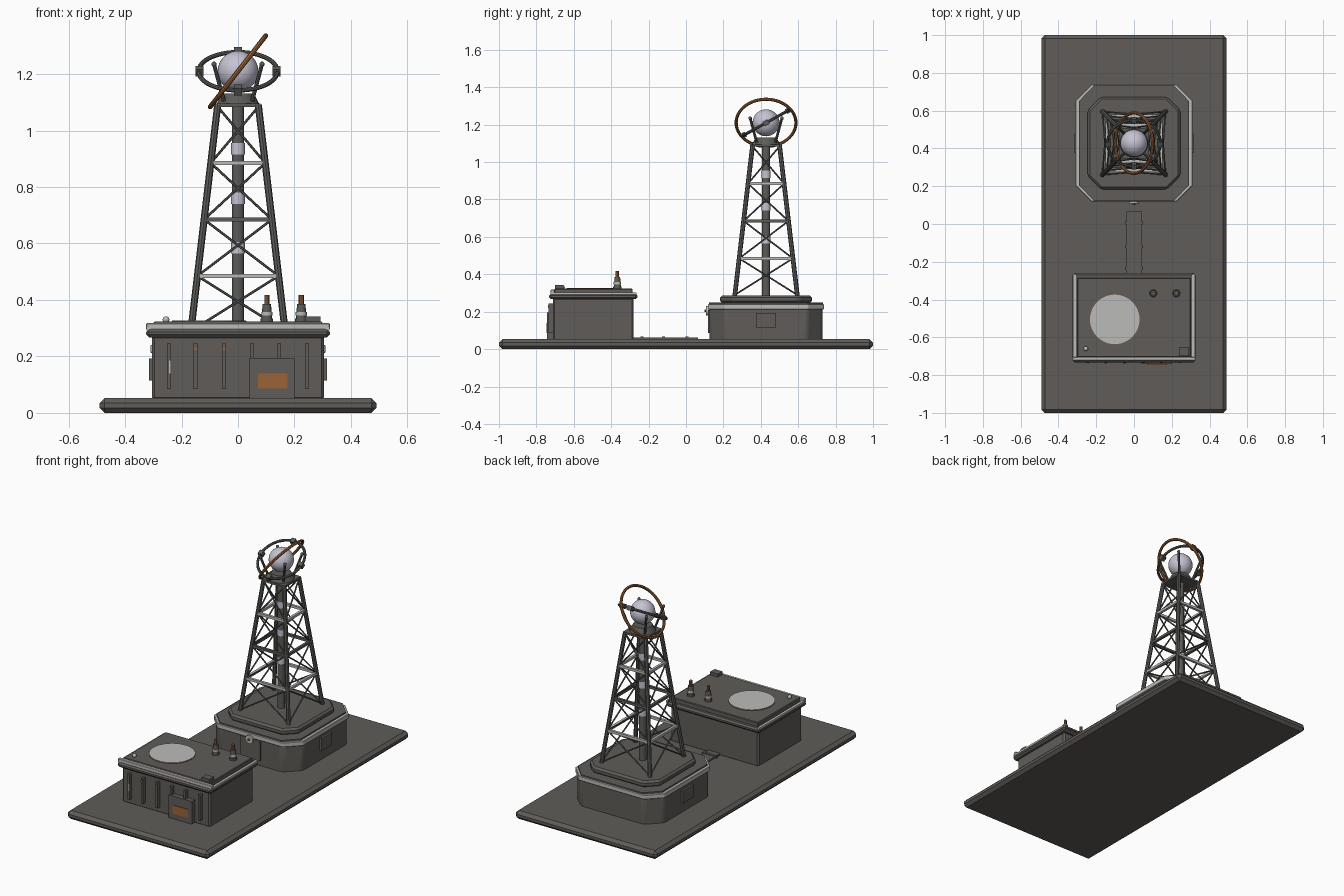
import bpy, bmesh, math
from mathutils import Vector, Quaternion

if "Cube" in bpy.data.objects:
    bpy.data.objects.remove(bpy.data.objects["Cube"])


def material(name, rgb):
    m = bpy.data.materials.new(name)
    m.diffuse_color = (*rgb, 1)
    m.use_nodes = True
    m.node_tree.nodes["Principled BSDF"].inputs["Base Color"].default_value = m.diffuse_color
    return m


STONE = material("dark stone grey", (0.115, 0.107, 0.098))
IRON = material("dark iron", (0.105, 0.105, 0.098))
LIGHT = material("light metal", (0.50, 0.50, 0.49))
PALE = material("pale lavender", (0.56, 0.55, 0.65))
COPPER = material("copper", (0.33, 0.125, 0.04))

TY = 0.428      # tower centre y
BY = -0.495     # cabinet centre y


def finish(ob, name, mat, bevel=0.0, smooth=False, segments=1):
    ob.name = name
    ob.data.materials.append(mat)
    if bevel:
        b = ob.modifiers.new("bevel", 'BEVEL')
        b.width = bevel
        b.segments = segments
    if smooth:
        bpy.context.view_layer.objects.active = ob
        bpy.ops.object.select_all(action='DESELECT')
        ob.select_set(True)
        bpy.ops.object.shade_smooth_by_angle()
    return ob


def box(name, x, y, z, mat, bevel=0.0):
    """Box from (min, max) ranges."""
    bpy.ops.mesh.primitive_cube_add(size=1)
    ob = bpy.context.object
    for v in ob.data.vertices:
        v.co = [r[0] if c < 0 else r[1] for c, r in zip(v.co, (x, y, z))]
    return finish(ob, name, mat, bevel)


def octagon(half, cut):
    a, b = half, half - cut
    return [(a, -b), (a, b), (b, a), (-b, a), (-a, b), (-a, -b), (-b, -a), (b, -a)]


def prism(name, half, cut, z0, z1, mat, bevel=0.0, segments=1, ystretch=1.0):
    """Square with cut corners, around the tower axis."""
    bm = bmesh.new()
    lo = [bm.verts.new((x, y * ystretch + TY, z0)) for x, y in octagon(half, cut)]
    hi = [bm.verts.new((x, y * ystretch + TY, z1)) for x, y in octagon(half, cut)]
    bm.faces.new(lo[::-1])
    bm.faces.new(hi)
    for i in range(8):
        j = (i + 1) % 8
        bm.faces.new((lo[i], lo[j], hi[j], hi[i]))
    me = bpy.data.meshes.new(name)
    bm.to_mesh(me)
    bm.free()
    ob = bpy.data.objects.new(name, me)
    bpy.context.collection.objects.link(ob)
    return finish(ob, name, mat, bevel, segments > 1, segments)


def rod(name, p, q, r, mat, r2=None, sides=8):
    p, q = Vector(p), Vector(q)
    d = q - p
    bpy.ops.mesh.primitive_cone_add(vertices=sides, radius1=r, radius2=r if r2 is None else r2,
                                    depth=d.length, location=(p + q) / 2)
    ob = bpy.context.object
    turn = Quaternion((0, 0, 1), math.pi / 4 if sides == 4 else 0)
    ob.rotation_euler = (d.to_track_quat('Z', 'Y') @ turn).to_euler()
    return finish(ob, name, mat, smooth=sides > 6)


def ball(name, c, r, mat, seg=16):
    bpy.ops.mesh.primitive_uv_sphere_add(segments=seg, ring_count=seg // 2, radius=r, location=c)
    return finish(bpy.context.object, name, mat, smooth=True)


def ring(name, c, r, tube, rot, mat):
    bpy.ops.mesh.primitive_torus_add(major_radius=r, minor_radius=tube, major_segments=48,
                                     minor_segments=8, location=c, rotation=rot)
    return finish(bpy.context.object, name, mat, smooth=True)


# ground slab
box("ground_slab", (-0.49, 0.49), (-1, 1), (0, 0.053), STONE, 0.018)

# tower plinth
prism("plinth_body", 0.303, 0.085, 0.0, 0.228, STONE, 0.018, 3)
prism("plinth_trim", 0.31, 0.085, 0.212, 0.241, LIGHT, 0.003)
prism("plinth_top", 0.292, 0.08, 0.23, 0.25, STONE, 0.0, 1, 1.045)
prism("plinth_step", 0.245, 0.07, 0.245, 0.287, STONE, 0.012)
for s in (-1, 1):
    box("plinth_side_hatch", sorted((s * 0.30, s * 0.316)), (0.375, 0.48), (0.115, 0.192), STONE)
box("plinth_front_hatch", (-0.07, 0.07), (0.118, 0.13), (0.085, 0.21), STONE)
rod("plinth_lamp", (0, 0.13, 0.205), (0, 0.108, 0.205), 0.026, LIGHT, sides=16)
rod("plinth_lamp_pin", (0, 0.11, 0.205), (0, 0.1, 0.205), 0.007, COPPER)

# tower frame: four legs, three belts, crossed braces
Z0, Z1 = 0.28, 1.09
CORNERS = [(-1, -1), (1, -1), (1, 1), (-1, 1)]


def leg_point(c, z):
    h = 0.168 + (0.072 - 0.168) * (z - Z0) / (Z1 - Z0)
    return (c[0] * h, TY + c[1] * h, z)


LEVELS = [0.29, 0.485, 0.685, 0.885, 1.085]
for i, a in enumerate(CORNERS):
    b = CORNERS[(i + 1) % 4]
    rod("tower_leg", leg_point(a, Z0), leg_point(a, Z1), 0.0125, IRON)
    for k, z in enumerate(LEVELS[1:4]):
        rod("tower_belt", leg_point(a, z), leg_point(b, z), 0.011, IRON if k == 1 else LIGHT, sides=4)
    for lo, hi in zip(LEVELS, LEVELS[1:]):
        rod("tower_brace", leg_point(a, lo), leg_point(b, hi), 0.0045, IRON, sides=6)
        rod("tower_brace", leg_point(b, lo), leg_point(a, hi), 0.0045, IRON, sides=6)

# central column with pale bands
rod("column", (0, TY, 0.28), (0, TY, 1.1), 0.022, IRON, sides=16)
for z in (0.585, 0.76, 0.935):
    rod("column_band", (0, TY, z - 0.02), (0, TY, z + 0.02), 0.0245, PALE, sides=16)

# tower head
box("head_plate", (-0.08, 0.08), (TY - 0.08, TY + 0.08), (1.083, 1.095), IRON)
rod("head_collar", (0, TY, 1.093), (0, TY, 1.132), 0.076, IRON, 0.056, 24)
C = Vector((0, TY, 1.21))
ball("orb", C, 0.072, PALE, 32)
for sx, sy in CORNERS:
    tip = (sx * 0.085, TY + sy * 0.085, 1.235)
    rod("prong", (sx * 0.05, TY + sy * 0.05, 1.105), tip, 0.007, IRON)
    ball("prong_tip", tip, 0.0095, IRON, 12)

# tilted rings
TILT = math.radians(29)
ring("iron_ring", C, 0.14, 0.008, (TILT, 0, 0), IRON)
ring("copper_ring", C, 0.160, 0.0085, (0, -math.radians(52), 0), COPPER)
for k in range(4):
    t = k * math.pi / 2
    off = Vector((math.cos(t), math.sin(t) * math.cos(TILT), math.sin(t) * math.sin(TILT))) * 0.137
    clamp = box("ring_clamp", (-0.014, 0.014), (-0.014, 0.014), (-0.014, 0.014), IRON)
    clamp.location = C + off
    clamp.rotation_euler = (TILT, 0, 0)

# cabinet
YF = -0.712
box("cabinet_body", (-0.305, 0.305), (YF, -0.28), (0.045, 0.275), STONE, 0.01)
box("cabinet_lid_rim", (-0.325, 0.325), (-0.732, -0.26), (0.267, 0.297), STONE, 0.01)
box("cabinet_lid", (-0.30, 0.30), (-0.705, -0.285), (0.29, 0.323), STONE, 0.004)
box("lid_front_rail", (-0.325, 0.325), (-0.724, -0.703), (0.295, 0.318), LIGHT, 0.003)
for s in (-1, 1):
    box("lid_side_rail", sorted((s * 0.308, s * 0.324)), (-0.724, -0.265), (0.292, 0.304), LIGHT)
for x in (-0.245, -0.15, -0.05, 0.05, 0.145, 0.245):
    box("cabinet_rib", (x - 0.007, x + 0.007), (-0.735, -0.70), (0.085, 0.245), STONE)
for x in (-0.15, -0.05):
    box("rib_cap", (x - 0.007, x + 0.007), (-0.738, -0.73), (0.222, 0.232), COPPER)
box("rib_gauge", (-0.244, -0.238), (-0.738, -0.73), (0.14, 0.185), LIGHT)
box("front_panel", (0.04, 0.20), (-0.742, -0.70), (0.053, 0.195), STONE)
box("front_panel_plate", (0.07, 0.175), (-0.746, -0.735), (0.087, 0.14), COPPER)

# cabinet top: disc, terminals, knob, small housing
rod("disc_rim", (-0.102, -0.505, 0.32), (-0.102, -0.505, 0.326), 0.132, COPPER, sides=48)
rod("disc", (-0.102, -0.505, 0.32), (-0.102, -0.505, 0.328), 0.131, LIGHT, sides=48)
for x in (0.102, 0.224):
    rod("terminal_base", (x, -0.367, 0.32), (x, -0.367, 0.335), 0.022, IRON, sides=16)
    rod("terminal_body", (x, -0.367, 0.33), (x, -0.367, 0.385), 0.019, IRON, 0.015, 16)
    rod("terminal_collar", (x, -0.367, 0.345), (x, -0.367, 0.358), 0.0195, LIGHT, sides=16)
    rod("terminal_tip", (x, -0.367, 0.38), (x, -0.367, 0.417), 0.009, COPPER)
ball("lid_knob", (-0.255, -0.66, 0.33), 0.012, LIGHT)
box("lid_housing", (0.238, 0.292), (-0.70, -0.655), (0.32, 0.342), IRON)

# cable duct between cabinet and tower
box("cable_duct", (-0.04, 0.04), (-0.29, 0.065), (0.05, 0.063), STONE)
for y in (0.005, -0.12, -0.235):
    box("duct_clip", (-0.048, 0.048), (y - 0.008, y + 0.008), (0.05, 0.067), STONE)
